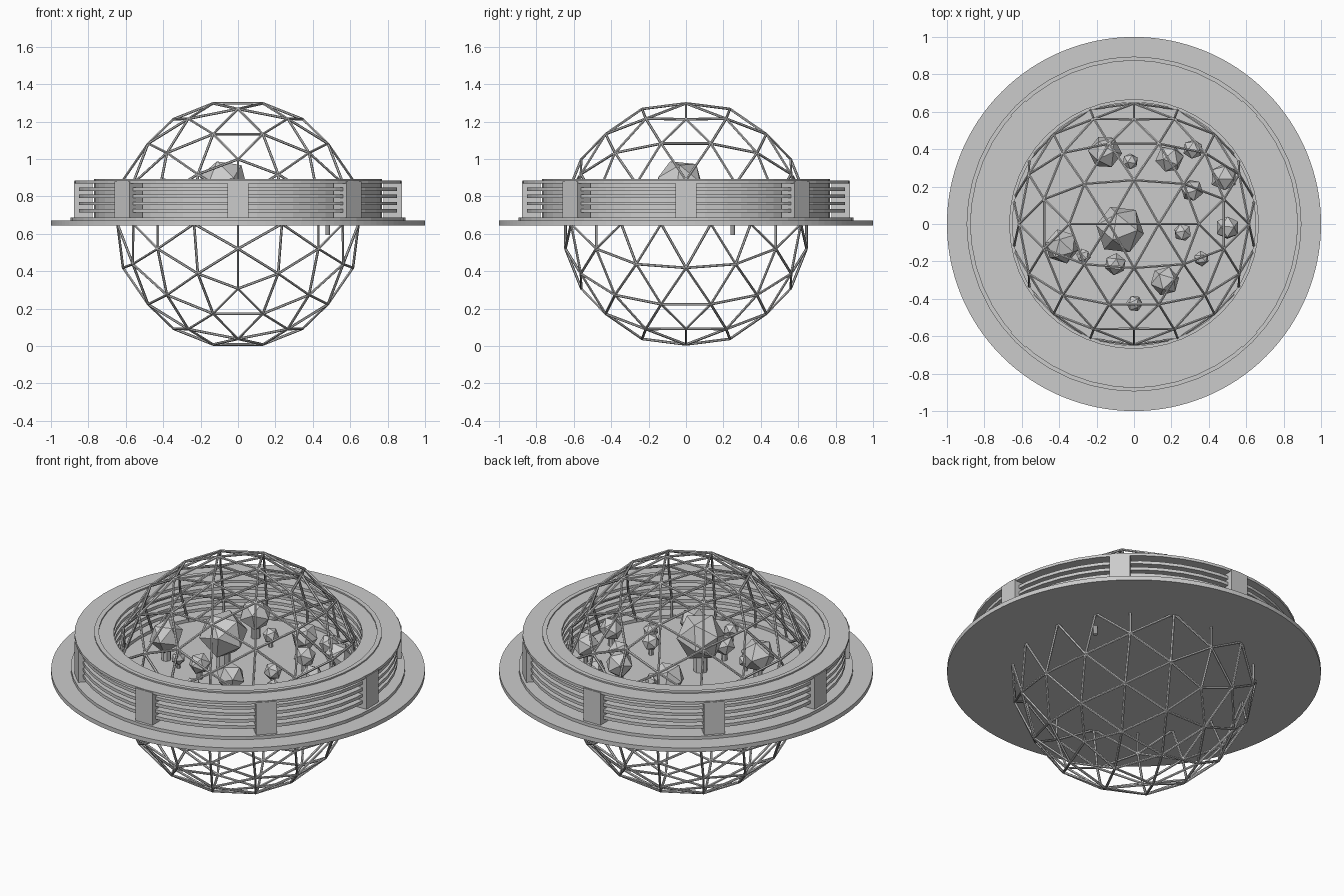
import bpy, bmesh, math, random
from mathutils import Vector, Euler, Matrix

if "Cube" in bpy.data.objects:
    bpy.data.objects.remove(bpy.data.objects["Cube"])

random.seed(4)
FLOOR = 0.67


def make_object(name, bm):
    bmesh.ops.recalc_face_normals(bm, faces=bm.faces)
    me = bpy.data.meshes.new(name)
    bm.to_mesh(me)
    bm.free()
    ob = bpy.data.objects.new(name, me)
    bpy.context.collection.objects.link(ob)
    return ob


def ring(name, r0, r1, z0, z1, n=48):
    """Rectangular cross-section swept round z."""
    bm = bmesh.new()
    loops = []
    for i in range(n):
        a = 2 * math.pi * i / n
        loops.append([bm.verts.new((r * math.cos(a), r * math.sin(a), z))
                      for r, z in ((r0, z0), (r1, z0), (r1, z1), (r0, z1))])
    for i in range(n):
        p, q = loops[i], loops[(i + 1) % n]
        for k in range(4):
            m = (k + 1) % 4
            bm.faces.new((p[k], q[k], q[m], p[m]))
    return make_object(name, bm)


def add_rod(bm, a, b, radius, sides):
    d = b - a
    mat = Matrix.Translation((a + b) / 2) @ d.to_track_quat('Z', 'Y').to_matrix().to_4x4()
    bmesh.ops.create_cone(bm, cap_ends=True, segments=sides, radius1=radius,
                          radius2=radius, depth=d.length, matrix=mat)


# geodesic frame: icosahedron with every edge split in three, pushed to a sphere
def geodesic_edges(radius, freq):
    phi = (1 + 5 ** 0.5) / 2
    base = []
    for s in (-1, 1):
        for t in (-1, 1):
            base += [Vector((s, 0, t * phi)), Vector((s * phi, t, 0)), Vector((0, s * phi, t))]
    near = lambda p, q: abs((p - q).length - 2) < 0.01
    edges = {}
    for i in range(12):
        for j in range(i + 1, 12):
            for k in range(j + 1, 12):
                a, b, c = base[i], base[j], base[k]
                if not (near(a, b) and near(b, c) and near(a, c)):
                    continue
                pt = lambda u, v: (a + (b - a) * u / freq + (c - a) * v / freq).normalized() * radius
                for u in range(freq):
                    for v in range(freq - u):
                        tri = (pt(u, v), pt(u + 1, v), pt(u, v + 1))
                        for m in range(3):
                            p, q = tri[m], tri[(m + 1) % 3]
                            mid = (p + q) / 2
                            edges[tuple(round(x, 3) + 0.0 for x in mid)] = (p, q)
    return edges.values()


bm = bmesh.new()
centre = Vector((0, 0, 0.653))
for p, q in geodesic_edges(0.658, 3):
    add_rod(bm, p + centre, q + centre, 0.007, 6)
make_object("geodesic_frame", bm)

# ground disc
bm = bmesh.new()
bmesh.ops.create_cone(bm, cap_ends=True, segments=128, radius1=1, radius2=1, depth=0.025,
                      matrix=Matrix.Translation((0, 0, FLOOR - 0.0125)))
make_object("ground_disc", bm)

# ring building: base, louvre slats, core wall and roof
ring("ring_base", 0.65, 0.895, FLOOR - 0.005, 0.688)
for i in range(4):
    z = 0.715 + i * 0.038
    ring(f"ring_slat_{i + 1}", 0.665, 0.855, z, z + 0.018)
ring("ring_core_wall", 0.745, 0.77, FLOOR, 0.892)
ring("ring_roof", 0.665, 0.875, 0.868, 0.884)

# eight blocks set round the ring
for i in range(8):
    bm = bmesh.new()
    mat = (Matrix.Rotation(i * math.pi / 4, 4, 'Z') @ Matrix.Translation((0.828, 0, 0.781))
           @ Matrix.Diagonal((0.10, 0.112, 0.196, 1)))
    bmesh.ops.create_cube(bm, size=1, matrix=mat)
    make_object(f"ring_block_{i + 1}", bm)

# trees: x, y, crown radius
trees = [(-0.075, -0.03, 0.135), (-0.155, 0.385, 0.092), (-0.02, 0.335, 0.045),
         (0.19, 0.35, 0.077), (0.315, 0.40, 0.055), (0.48, 0.25, 0.076),
         (0.31, 0.18, 0.062), (0.26, -0.045, 0.05), (0.50, -0.02, 0.066),
         (0.36, -0.185, 0.042), (0.165, -0.305, 0.08), (-0.10, -0.215, 0.06),
         (0.003, -0.425, 0.045), (-0.385, -0.12, 0.095), (-0.27, -0.17, 0.04)]
for i, (x, y, r) in enumerate(trees):
    top = FLOOR + 1.48 * r
    foot = 0.595 if i == 5 else 0.65
    bm = bmesh.new()
    add_rod(bm, Vector((x, y, foot)), Vector((x, y, top)), r * (0.17 if i == 5 else 0.28), 8)
    make_object(f"tree_trunk_{i + 1}", bm)
    bm = bmesh.new()
    rot = Euler([random.uniform(0, 3) for _ in range(3)]).to_matrix().to_4x4()
    bmesh.ops.create_icosphere(bm, subdivisions=1, radius=r,
                               matrix=Matrix.Translation((x, y, top)) @ rot)
    make_object(f"tree_crown_{i + 1}", bm)
